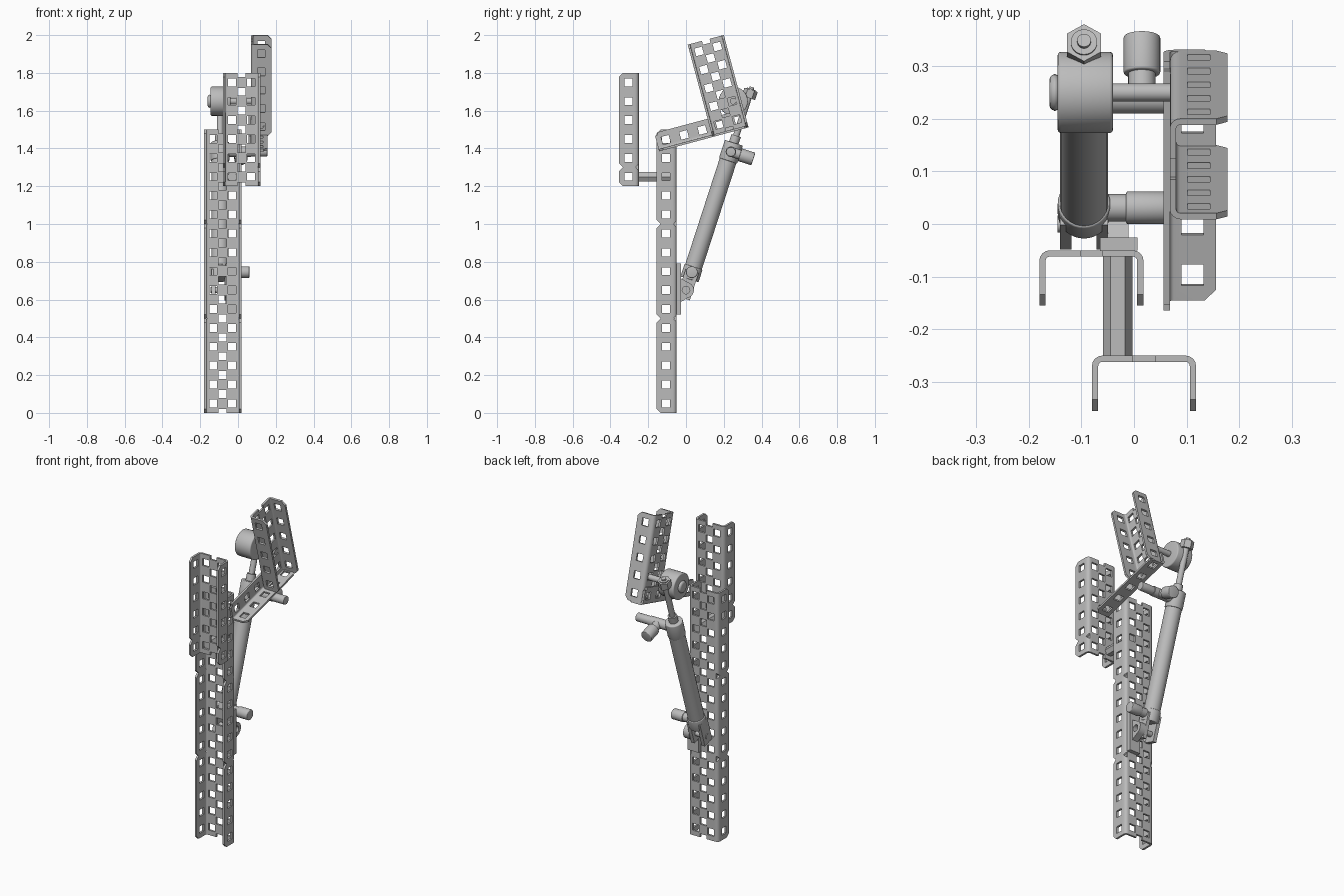
import bpy, bmesh, math
from mathutils import Matrix, Vector

if "Cube" in bpy.data.objects:
    bpy.data.objects.remove(bpy.data.objects["Cube"], do_unlink=True)

mat = bpy.data.materials.new("steel_grey")
mat.use_nodes = True
GREY = (0.5, 0.5, 0.5, 1)
mat.diffuse_color = GREY
mat.node_tree.nodes["Principled BSDF"].inputs["Base Color"].default_value = GREY

TILT = math.radians(15)
S, C = math.sin(TILT), math.cos(TILT)
THICK, BEND, HOLE = 0.012, 0.02, 0.042


def new_object(name, bm, matrix=Matrix()):
    bmesh.ops.recalc_face_normals(bm, faces=bm.faces)
    me = bpy.data.meshes.new(name)
    bm.to_mesh(me)
    bm.free()
    ob = bpy.data.objects.new(name, me)
    bpy.context.collection.objects.link(ob)
    ob.matrix_world = matrix
    me.materials.append(mat)
    return ob


def add_box(bm, centre, size, turn=0):
    m = Matrix.Translation(centre) @ Matrix.Rotation(turn, 4, "X") @ Matrix.Diagonal((*size, 1))
    bmesh.ops.create_cube(bm, size=1, matrix=m)


def prism(name, outline, length, matrix):
    """Extrude an XY outline along local Z."""
    bm = bmesh.new()
    face = bm.faces.new([bm.verts.new((x, y, 0)) for x, y in outline])
    ext = bmesh.ops.extrude_face_region(bm, geom=[face])
    bmesh.ops.translate(bm, vec=(0, 0, length),
                        verts=[v for v in ext["geom"] if isinstance(v, bmesh.types.BMVert)])
    return new_object(name, bm, matrix)


def section(w, d, double):
    """Bent sheet outline: web on y = 0, one or two flanges towards -y."""
    def side(r, inset):
        pts = [(w / 2 - inset, -d)]
        for i in range(5):
            a = math.pi / 8 * i
            pts.append((w / 2 - BEND + r * math.cos(a), -BEND + r * math.sin(a)))
        if double:
            return pts + [(-x, y) for x, y in reversed(pts)]
        return pts + [(-w / 2, -inset)]
    return side(BEND, 0) + side(BEND - THICK, THICK)[::-1]


def cut(ob, bm):
    cutter = new_object("cutter", bm, ob.matrix_world)
    cutter.hide_render = True
    mod = ob.modifiers.new("cut", "BOOLEAN")
    mod.operation, mod.solver, mod.object = "DIFFERENCE", "EXACT", cutter
    dg = bpy.context.evaluated_depsgraph_get()
    ob.data = bpy.data.meshes.new_from_object(ob.evaluated_get(dg))
    ob.modifiers.clear()
    bpy.data.objects.remove(cutter, do_unlink=True)


def perforated(name, w, d, length, matrix, double=True, notches=()):
    ob = prism(name, section(w, d, double), length, matrix)
    bm = bmesh.new()
    for i in range(round(length * 10)):
        z = 0.05 + i * 0.1
        for x in ((-0.05, 0.05) if double else (0,)):
            add_box(bm, (x, 0, z), (HOLE, 0.04, HOLE))
        add_box(bm, (0, -0.055, z), (w + 0.1, HOLE, HOLE))
    # staggered middle row, open at both ends
    if double:
        for i in range(round(length * 10) + 1):
            add_box(bm, (0, 0, i * 0.1), (HOLE, 0.04, HOLE))
    # clipped flange corners and break-off notches
    for z in (0, length, *notches):
        add_box(bm, (0, -d, z), (w + 0.1, 0.03, 0.03), math.pi / 4)
    for z in notches:
        for x in (-w / 2, w / 2):
            add_box(bm, (x, 0, z), (0.03, 0.025, 0.025), math.pi / 4)
    if not double:
        for z in (0, length):
            add_box(bm, (-w / 2, 0, z), (0.03, 0.06, 0.03))
    cut(ob, bm)
    return ob


def frame(x_axis, y_axis, z_axis, origin):
    m = Matrix((x_axis, y_axis, z_axis)).transposed().to_4x4()
    m.translation = origin
    return m


def rod(name, p, q, r, sides=32, bevel=0, roll=0):
    p, q = Vector(p), Vector(q)
    m = (Matrix.Translation((p + q) / 2) @ (q - p).to_track_quat("Z", "Y").to_matrix().to_4x4()
         @ Matrix.Rotation(roll, 4, "Z"))
    bm = bmesh.new()
    bmesh.ops.create_cone(bm, cap_ends=True, segments=sides, radius1=r, radius2=r,
                          depth=(q - p).length)
    if bevel:
        rim = [e for e in bm.edges if abs(e.verts[0].co.z - e.verts[1].co.z) < 1e-6]
        bmesh.ops.bevel(bm, geom=rim, offset=bevel, segments=3, profile=0.5, affect="EDGES")
    return new_object(name, bm, m)


# Perforated channels and arm
perforated("main_channel", 0.198, 0.105, 1.5, Matrix.Translation((-0.081, -0.05, 0)),
           notches=(0.5, 1.0))
perforated("front_channel", 0.198, 0.105, 0.6, Matrix.Translation((0.019, -0.25, 1.2)),
           notches=(0.1,))
perforated("tilted_channel", 0.198, 0.11, 0.5,
           frame((0, C, S), (-1, 0, 0), (0, -S, C), (0.068, 0.234, 1.492)))
perforated("angle_arm", 0.1, 0.1, 0.49,
           frame((0, S, -C), (-1, 0, 0), (0, C, S), (0.056, -0.155, 1.433)), double=False)

# Standoff between the two upright channels
rod("standoff", (-0.031, -0.25, 1.25), (-0.031, -0.06, 1.25), 0.028, sides=6, roll=math.pi / 2)

# Cylinder axis: leans back from its lower pivot
LEAN = math.radians(18)
U = Vector((0, math.sin(LEAN), math.cos(LEAN)))
BASE = Vector((-0.095, 0, 0.65))


def on_axis(t, x=0):
    return BASE + U * t + Vector((x, 0, 0))


rod("cylinder_tube", on_axis(0.12), on_axis(0.73), 0.046)
rod("lower_cap", on_axis(0.06), on_axis(0.13), 0.05, bevel=0.005)
rod("upper_cap", on_axis(0.72), on_axis(0.82), 0.05, bevel=0.005)
rod("rod_gland", on_axis(0.8), on_axis(0.86), 0.026)
rod("piston_rod", on_axis(0.84), on_axis(1.1), 0.017)
rod("end_nut", on_axis(1.07), on_axis(1.115), 0.037, sides=6)
rod("end_washer", on_axis(1.11), on_axis(1.12), 0.025)
rod("end_stud", on_axis(1.11), on_axis(1.13), 0.013)

# Fork at the lower end
fork = bmesh.new()
for x in (-0.035, 0.035):
    add_box(fork, (x, 0, 0.03), (0.022, 0.072, 0.15))
new_object("lower_fork", fork, Matrix.Translation(BASE) @ Matrix.Rotation(-LEAN, 4, "X"))
rod("fork_pin", (-0.145, 0, 0.65), (-0.045, 0, 0.65), 0.016)

# Bracket on the back of the main channel
plate = bmesh.new()
add_box(plate, (-0.029, -0.038, 0.655), (0.072, 0.024, 0.27))
new_object("bracket_plate", plate)
ear = [(-0.04, -0.07), (-0.04, 0.07)] + [
    (0.042 * math.cos(a), 0.042 * math.sin(a))
    for a in (math.radians(75 - 15 * i) for i in range(11))]
ear_ob = prism("bracket_ear", ear, 0.04,
               frame((0, 1, 0), (0, 0, 1), (1, 0, 0), (-0.05, 0, 0.65)))
bore = bmesh.new()
bmesh.ops.create_cone(bore, cap_ends=True, segments=24, radius1=0.02, radius2=0.02, depth=0.2)
cut(ear_ob, bore)

# Hose fittings
lower = on_axis(0.1)
rod("lower_fitting_neck", lower, lower + Vector((0.1, 0, 0)), 0.026)
rod("lower_fitting", lower + Vector((0.08, 0, 0)), lower + Vector((0.155, 0, 0)), 0.031, bevel=0.004)
upper = on_axis(0.77)
across = Vector((0, math.cos(LEAN), -math.sin(LEAN)))
tee = upper + Vector((0.11, 0, 0))
rod("upper_fitting", upper, upper + Vector((0.165, 0, 0)), 0.028)
rod("upper_fitting_end", upper + Vector((0.15, 0, 0)), upper + Vector((0.25, 0, 0)), 0.025, bevel=0.003)
rod("tee_neck", tee, tee + across * 0.06, 0.026)
rod("tee_fitting", tee + across * 0.05, tee + across * 0.125, 0.035, bevel=0.004)

# Rod pivot collar on its cross pin
rod("pivot_collar", (-0.145, 0.25, 1.65), (-0.04, 0.25, 1.65), 0.077, sides=48, bevel=0.006)
rod("pivot_head", (-0.161, 0.25, 1.65), (-0.14, 0.25, 1.65), 0.035, bevel=0.012)
rod("pivot_pin", (-0.05, 0.25, 1.65), (0.08, 0.25, 1.65), 0.017)

# Smooth round parts, keep sharp edges
bpy.ops.object.select_all(action="DESELECT")
for ob in bpy.context.collection.objects:
    if ob.type == "MESH" and mat.name in ob.data.materials:
        ob.select_set(True)
        bpy.context.view_layer.objects.active = ob
bpy.ops.object.shade_smooth_by_angle(angle=math.radians(32))
